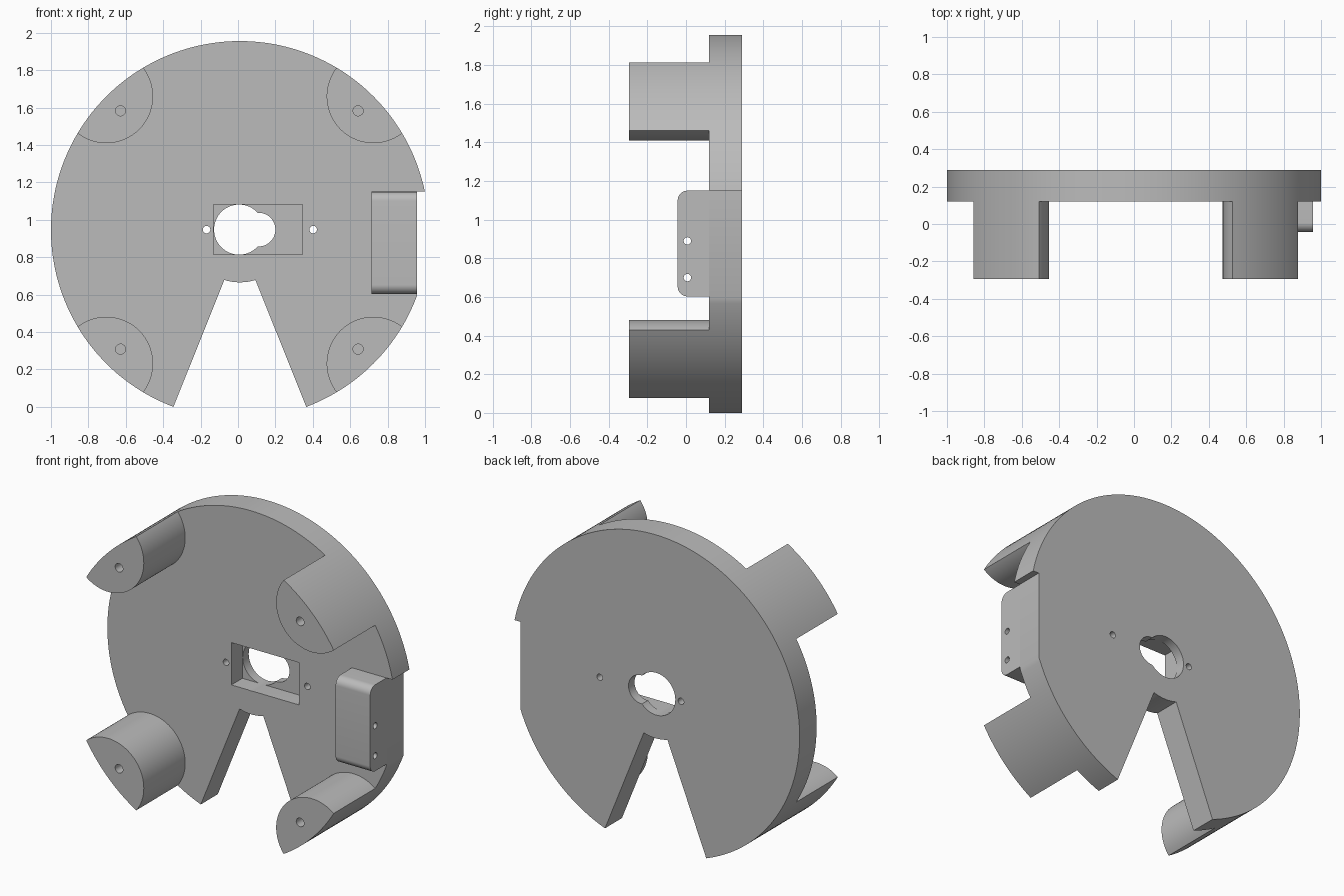
import bpy, bmesh
from math import sin, cos, asin, acos, pi, radians, sqrt
from mathutils import Vector

cube = bpy.data.objects.get("Cube")
if cube:
    bpy.data.objects.remove(cube, do_unlink=True)

CX, CZ, R = 0.01, 0.9455, 1.01          # disc centre and radius
FRONT, FACE, BACK = -0.295, 0.12, 0.29  # post tips, disc front, disc back

grey = bpy.data.materials.new("Plain grey")
grey.use_nodes = True
grey.diffuse_color = (0.5, 0.5, 0.5, 1)
grey.node_tree.nodes["Principled BSDF"].inputs["Base Color"].default_value = (0.5, 0.5, 0.5, 1)


def arc(cx, cz, r, a0, a1, n):
    return [(cx + r * cos(a0 + (a1 - a0) * i / n), cz + r * sin(a0 + (a1 - a0) * i / n))
            for i in range(n + 1)]


def prism(name, outline, lo, hi, axis="y"):
    """Extrude an outline, (x, z) along y or (y, z) along x."""
    bm = bmesh.new()
    put = (lambda p, d: (p[0], d, p[1])) if axis == "y" else (lambda p, d: (d, p[0], p[1]))
    face = bm.faces.new([bm.verts.new(put(p, lo)) for p in outline])
    shift = Vector((0, hi - lo, 0)) if axis == "y" else Vector((hi - lo, 0, 0))
    top = bmesh.ops.extrude_face_region(bm, geom=[face], use_keep_orig=True)
    bmesh.ops.translate(bm, vec=shift, verts=[v for v in top["geom"] if isinstance(v, bmesh.types.BMVert)])
    bmesh.ops.recalc_face_normals(bm, faces=bm.faces)
    mesh = bpy.data.meshes.new(name)
    bm.to_mesh(mesh)
    bm.free()
    mesh.materials.append(grey)
    ob = bpy.data.objects.new(name, mesh)
    bpy.context.collection.objects.link(ob)
    return ob


def rod(name, a, b, r, lo, hi, axis="y", n=32):
    return prism(name, arc(a, b, r, 0, 2 * pi, n)[:-1], lo, hi, axis)


def combine(target, tool, operation="DIFFERENCE"):
    mod = target.modifiers.new(operation.title(), "BOOLEAN")
    mod.operation, mod.solver, mod.object = operation, "EXACT", tool
    bpy.context.view_layer.objects.active = target
    bpy.ops.object.modifier_apply(modifier=mod.name)
    bpy.data.objects.remove(tool, do_unlink=True)


# Thick disc outline with the wedge notch and the flat right side
FLAT, LEDGE = 0.957, 1.15
notch = asin(0.355 / R)
tip = asin(0.083 / 0.28)
outline = arc(CX, CZ, R, asin((LEDGE - CZ) / R), 1.5 * pi - notch, 130)
outline += arc(CX, CZ, 0.28, 1.5 * pi - tip, 1.5 * pi + tip, 8)
outline += arc(CX, CZ, R, -0.5 * pi + notch, -acos((FLAT - CX) / R), 30)
outline += [(FLAT, LEDGE)]
body = prism("mounting_disc", outline, FRONT, BACK)

# Clear the front of the disc, leaving four posts at the rim
clear = []
for k in range(4):
    d = radians(45 + 90 * k)
    clear += arc(CX + R * cos(d), CZ + R * sin(d), 0.25, d + pi + radians(96), d + pi - radians(96), 48)
    clear.append((CX + 1.7 * cos(d + pi / 4), CZ + 1.7 * sin(d + pi / 4)))
combine(body, prism("front_clearance", clear, -1, FACE))

# Side bracket with rounded front edges and two cross holes
r, y0, z0, z1 = 0.05, -0.043, 0.603, LEDGE
side = [(0.2, z0), (0.2, z1)]
side += arc(y0 + r, z1 - r, r, pi / 2, pi, 10) + arc(y0 + r, z0 + r, r, pi, 1.5 * pi, 10)
bracket = prism("side_bracket", side, 0.715, FLAT, "x")
combine(body, bracket, "UNION")
for z in (0.70, 0.89):
    combine(body, rod("bracket_hole", 0.007, z, 0.019, 0.6, 1.1, "x"))

# Blind screw holes in the post tips
for sx in (-1, 1):
    for sz in (-1, 1):
        combine(body, rod("post_hole", CX + sx * 0.635 - 0.003, CZ + sz * 0.637, 0.027, -0.5, 0.0))

# Central rectangular pocket, keyhole opening and two through holes
combine(body, prism("pocket", [(-0.13, 0.815), (0.345, 0.815), (0.345, 1.083), (-0.13, 1.083)], 0, 0.23))
for x, rad in ((0.006, 0.134), (0.11, 0.09), (-0.168, 0.02), (0.402, 0.02)):
    combine(body, rod("through_hole", x, CZ + 0.002, rad, 0, 0.5, n=64))

# Smooth curved walls, keep edges sharp
bpy.ops.object.select_all(action="DESELECT")
body.select_set(True)
bpy.context.view_layer.objects.active = body
bpy.ops.object.shade_smooth_by_angle(angle=radians(25))
